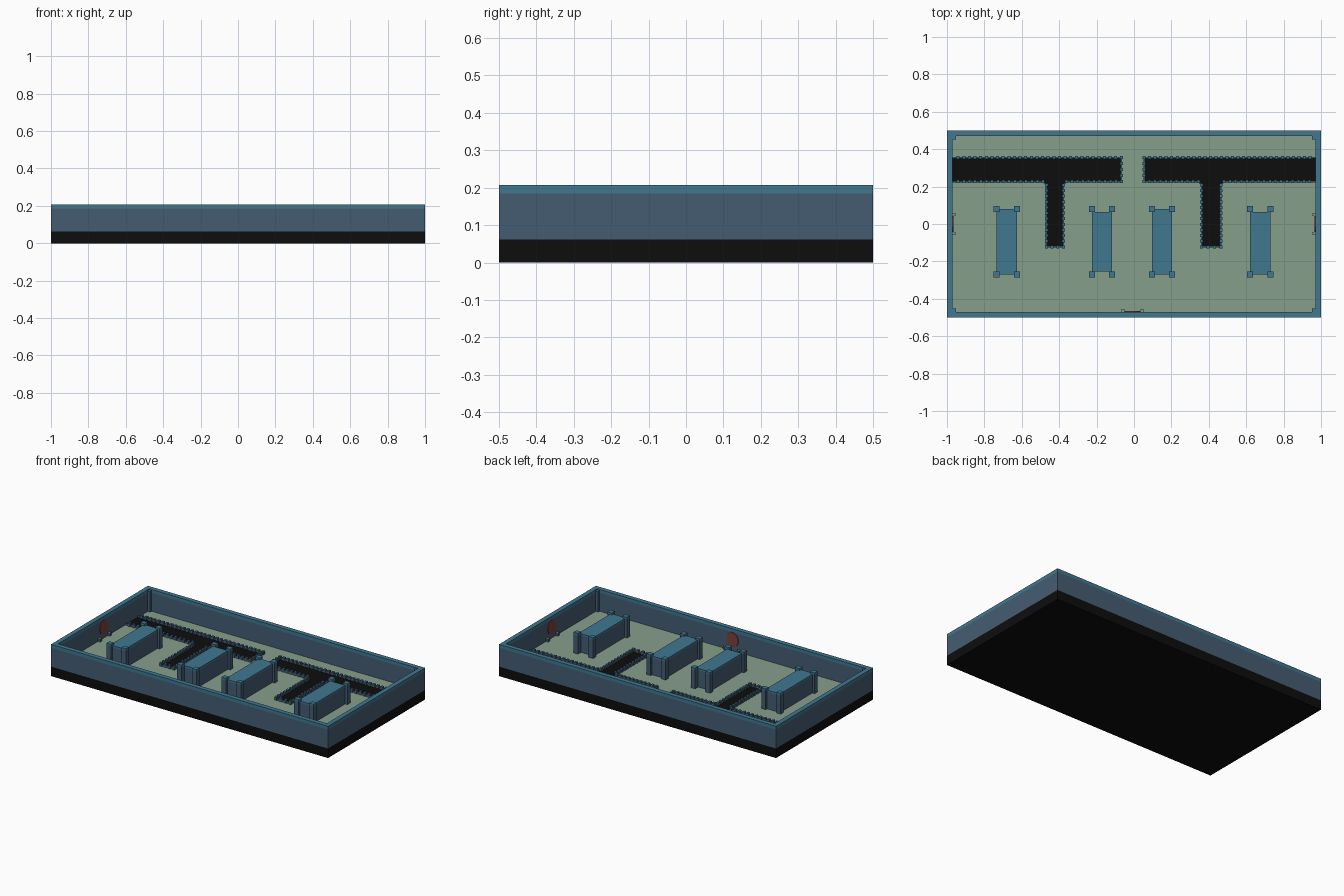
import bpy, bmesh, math
from mathutils import Vector

if "Cube" in bpy.data.objects:
    bpy.data.objects.remove(bpy.data.objects["Cube"])


def material(name, rgb):
    m = bpy.data.materials.new(name)
    m.use_nodes = True
    m.diffuse_color = (*rgb, 1)
    m.node_tree.nodes["Principled BSDF"].inputs["Base Color"].default_value = (*rgb, 1)
    return m


SLATE = material("slate blue", (0.060, 0.108, 0.170))
TEAL = material("teal blue", (0.052, 0.185, 0.280))
GREEN = material("sage green", (0.238, 0.345, 0.260))
BLACK = material("black", (0.004, 0.004, 0.004))
RED = material("brick red", (0.210, 0.050, 0.040))

FLOOR = 0.065
RIM = 0.207


def add_box(bm, x0, x1, y0, y1, z0, z1):
    verts = bmesh.ops.create_cube(bm, size=1)["verts"]
    for v in verts:
        v.co = ((x0 + x1) / 2 + v.co.x * (x1 - x0),
                (y0 + y1) / 2 + v.co.y * (y1 - y0),
                (z0 + z1) / 2 + v.co.z * (z1 - z0))
    return verts


def finish(name, bm, mat, top=None, cap_from=None):
    """Make the object; faces above cap_from, or facing up, take the top colour."""
    bmesh.ops.recalc_face_normals(bm, faces=bm.faces)
    if top:
        for f in bm.faces:
            high = cap_from is not None and f.calc_center_median().z > cap_from
            f.material_index = int(high or f.normal.z > 0.5)
    mesh = bpy.data.meshes.new(name)
    bm.to_mesh(mesh)
    bm.free()
    mesh.materials.append(mat)
    if top:
        mesh.materials.append(top)
    ob = bpy.data.objects.new(name, mesh)
    bpy.context.collection.objects.link(ob)
    return ob


def box(name, dims, mat, top=None):
    bm = bmesh.new()
    add_box(bm, *dims)
    return finish(name, bm, mat, top)


def frame(name, z0, z1, mat):
    """Rectangular ring following the outer wall."""
    bm = bmesh.new()
    rings = []
    for z in (z0, z1):
        for hx, hy in ((1, 0.5), (0.97, 0.47)):
            rings.append([bm.verts.new((sx * hx, sy * hy, z))
                          for sx, sy in ((-1, -1), (1, -1), (1, 1), (-1, 1))])
    for a, b in ((0, 1), (2, 3), (0, 2), (1, 3)):
        for i in range(4):
            j = (i + 1) % 4
            bm.faces.new((rings[a][i], rings[a][j], rings[b][j], rings[b][i]))
    return finish(name, bm, mat)


# Base slab, floor and outer wall with its coping
box("base", (-1, 1, -0.5, 0.5, 0, 0.062), BLACK)
box("floor", (-0.97, 0.97, -0.47, 0.47, 0.055, FLOOR), GREEN)
frame("outer_wall", 0.062, 0.185, SLATE)
frame("wall_coping", 0.185, RIM, TEAL)

# Small pillars in the inside corners
bm = bmesh.new()
for sx in (-1, 1):
    for sy in (-1, 1):
        xs = sorted((sx * 0.953, sx * 0.972))
        ys = sorted((sy * 0.453, sy * 0.472))
        add_box(bm, *xs, *ys, FLOOR, 0.2)
finish("corner_pillars", bm, SLATE, TEAL)


# Long blocks with four corner towers
def block(name, cx, y0, y1):
    bm = bmesh.new()
    add_box(bm, cx - 0.054, cx + 0.054, y0, y1, FLOOR, 0.175)
    add_box(bm, cx - 0.054, cx + 0.054, y0, y1, 0.175, 0.187)
    for sx in (-1, 1):
        xs = sorted((cx + sx * 0.038, cx + sx * 0.07))
        for ys in ((-0.285, -0.254), (0.064, 0.095)):
            add_box(bm, *xs, *ys, FLOOR, 0.186)
            add_box(bm, *xs, *ys, 0.186, 0.2)
    finish(name, bm, SLATE, TEAL, 0.178)


block("block_1", -0.68, -0.27, 0.08)
block("block_2", -0.171, -0.255, 0.064)
block("block_3", 0.15, -0.27, 0.08)
block("block_4", 0.675, -0.27, 0.064)


# T-shaped roads, each edged by a low fence with posts
def road(name, side, end, stem, half):
    pts = [(0.97, 0.355), (end, 0.355), (end, 0.226),
           (stem - half - 0.017, 0.226), (stem - half, 0.209),
           (stem - half, -0.122), (stem + half, -0.122),
           (stem + half, 0.209), (stem + half + 0.017, 0.226), (0.97, 0.226)]
    pts = [Vector((side * x, y, 0)) for x, y in pts]

    bm = bmesh.new()
    face = bm.faces.new([bm.verts.new((p.x, p.y, FLOOR + 0.002)) for p in pts])
    low = bmesh.ops.extrude_face_region(bm, geom=[face])["geom"]
    for v in low:
        if isinstance(v, bmesh.types.BMVert):
            v.co.z = FLOOR - 0.002
    finish(name, bm, BLACK)

    rail, posts = bmesh.new(), bmesh.new()
    for a, b in zip(pts, pts[1:]):
        d = b - a
        turn = math.atan2(d.y, d.x)
        mid = (a + b) / 2
        c, s = math.cos(turn), math.sin(turn)
        for v in add_box(rail, -d.length / 2, d.length / 2, -0.004, 0.004, FLOOR, 0.076):
            x, y = v.co.x, v.co.y
            v.co.x, v.co.y = mid.x + x * c - y * s, mid.y + x * s + y * c
        n = max(1, round(d.length / 0.03))
        for i in range(n):
            p = a + d * (i / n)
            if abs(p.x) < 0.96:
                add_box(posts, p.x - 0.008, p.x + 0.008, p.y - 0.008, p.y + 0.008,
                        FLOOR, 0.087)
    finish(name + "_rail", rail, SLATE, TEAL)
    finish(name + "_posts", posts, SLATE, TEAL)


road("right_road", -1, 0.068, 0.423, 0.046)
road("left_road", 1, 0.054, 0.413, 0.052)


# Red wall plates with a pair of small feet
def wall_plate(name, centre, along):
    along = Vector(along)
    bm = bmesh.new()
    inward = Vector((-centre[0], -centre[1], 0)).normalized()
    if abs(centre[0]) < 0.1:
        inward = Vector((0, 1, 0))
    base = Vector((*centre, 0.138))
    rings = []
    for depth in (-0.002, 0.004):
        rings.append([bm.verts.new(base + inward * depth
                      + along * 0.043 * math.cos(math.tau * (i + 0.5) / 12)
                      + Vector((0, 0, 0.047 * math.sin(math.tau * (i + 0.5) / 12))))
                      for i in range(12)])
    for r in rings:
        bm.faces.new(r)
    for i in range(12):
        j = (i + 1) % 12
        bm.faces.new((rings[0][i], rings[0][j], rings[1][j], rings[1][i]))
    finish(name, bm, RED)

    bm = bmesh.new()
    for s in (-0.05, 0.05):
        p = base + along * s + inward * 0.008
        add_box(bm, p.x - 0.008, p.x + 0.008, p.y - 0.008, p.y + 0.008, FLOOR, 0.085)
    finish(name + "_feet", bm, SLATE, GREEN)


wall_plate("right_wall_plate", (-0.97, 0), (0, 1, 0))
wall_plate("left_wall_plate", (0.97, 0), (0, 1, 0))
wall_plate("front_wall_plate", (-0.008, -0.47), (1, 0, 0))
